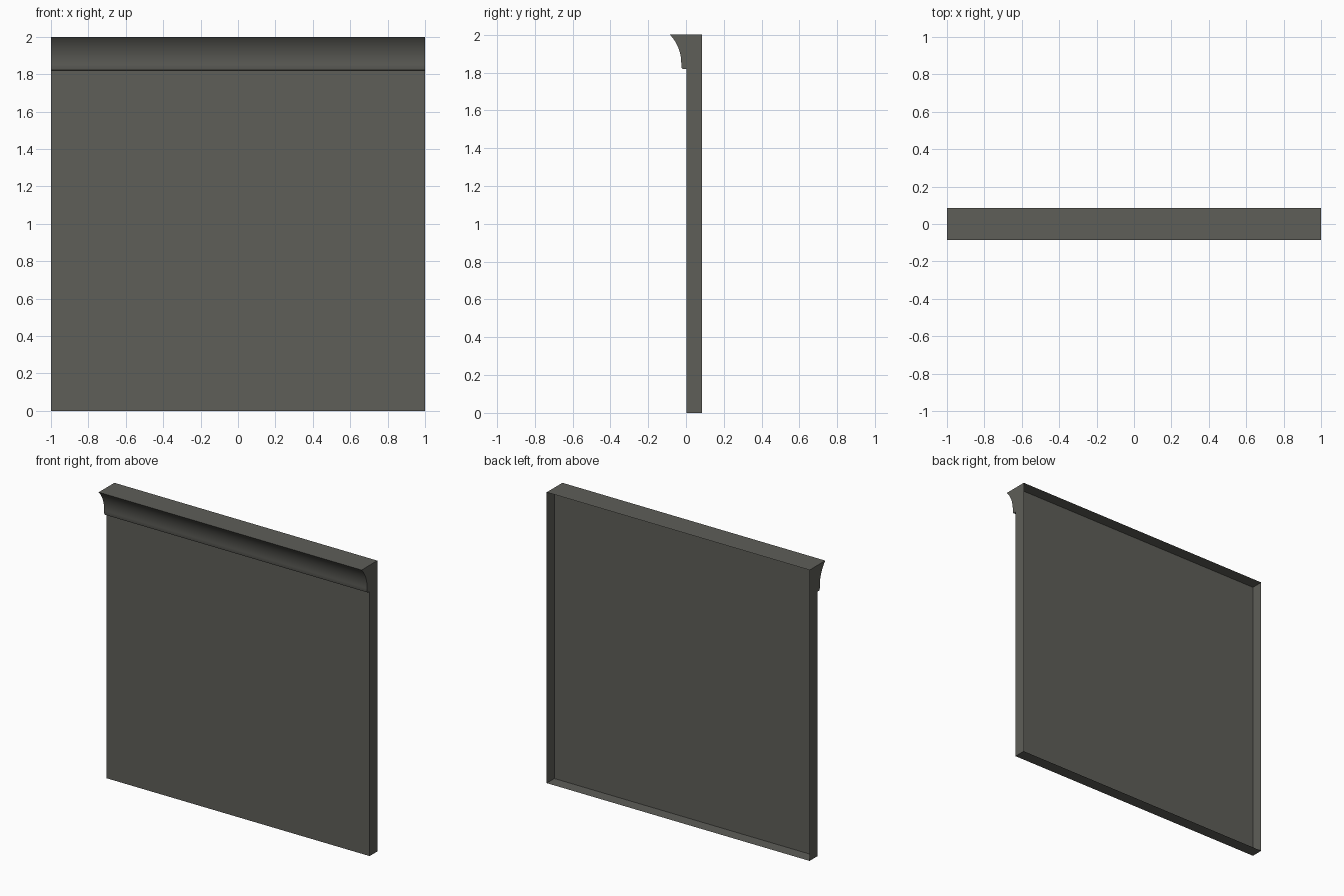
import bpy, bmesh, math

if "Cube" in bpy.data.objects:
    bpy.data.objects.remove(bpy.data.objects["Cube"])

FRONT, BACK, TOP = 0.002, 0.085, 2.0

paint = bpy.data.materials.new("warm grey paint")
paint.diffuse_color = (0.112, 0.112, 0.099, 1)
paint.use_nodes = True
paint.node_tree.nodes["Principled BSDF"].inputs["Base Color"].default_value = paint.diffuse_color


def finish(name, bm):
    mesh = bpy.data.meshes.new(name)
    bm.to_mesh(mesh)
    bm.free()
    mesh.materials.append(paint)
    obj = bpy.data.objects.new(name, mesh)
    bpy.context.collection.objects.link(obj)
    return obj


# Wall panel: thin tray, open at the back
bm = bmesh.new()
bmesh.ops.create_cube(bm, size=1)
for v in bm.verts:
    v.co.x *= 2
    v.co.y = BACK if v.co.y > 0 else FRONT
    v.co.z = TOP if v.co.z > 0 else 0
bm.normal_update()
bmesh.ops.delete(bm, geom=[f for f in bm.faces if f.normal.y > 0.5], context='FACES')
finish("wall_panel", bm)

# Crown moulding profile (y, z): cove arc, small rounded lip, flat underside
radius, sweep, steps = 0.2175, math.radians(43.6), 12
profile = [(FRONT, TOP)]
for i in range(steps + 1):
    a = sweep * (1 - i / steps)
    profile.append((-0.025 - radius + radius * math.cos(a), 1.85 + radius * math.sin(a)))
profile[1] = (-0.085, TOP)
profile += [(-0.025, 1.83), (-0.022, 1.822), (-0.015, 1.819), (FRONT, 1.819)]

# Moulding: extrude the profile along the full width, open against the wall
bm = bmesh.new()
cap = bm.faces.new([bm.verts.new((-1, y, z)) for y, z in profile])
ext = bmesh.ops.extrude_face_region(bm, geom=[cap], use_keep_orig=True)
for v in ext["geom"]:
    if isinstance(v, bmesh.types.BMVert):
        v.co.x = 1
bmesh.ops.recalc_face_normals(bm, faces=bm.faces)
bmesh.ops.delete(bm, geom=[f for f in bm.faces if f.normal.y > 0.9], context='FACES_ONLY')
moulding = finish("crown_moulding", bm)

bpy.context.view_layer.objects.active = moulding
moulding.select_set(True)
bpy.ops.object.shade_smooth_by_angle(angle=math.radians(30))
